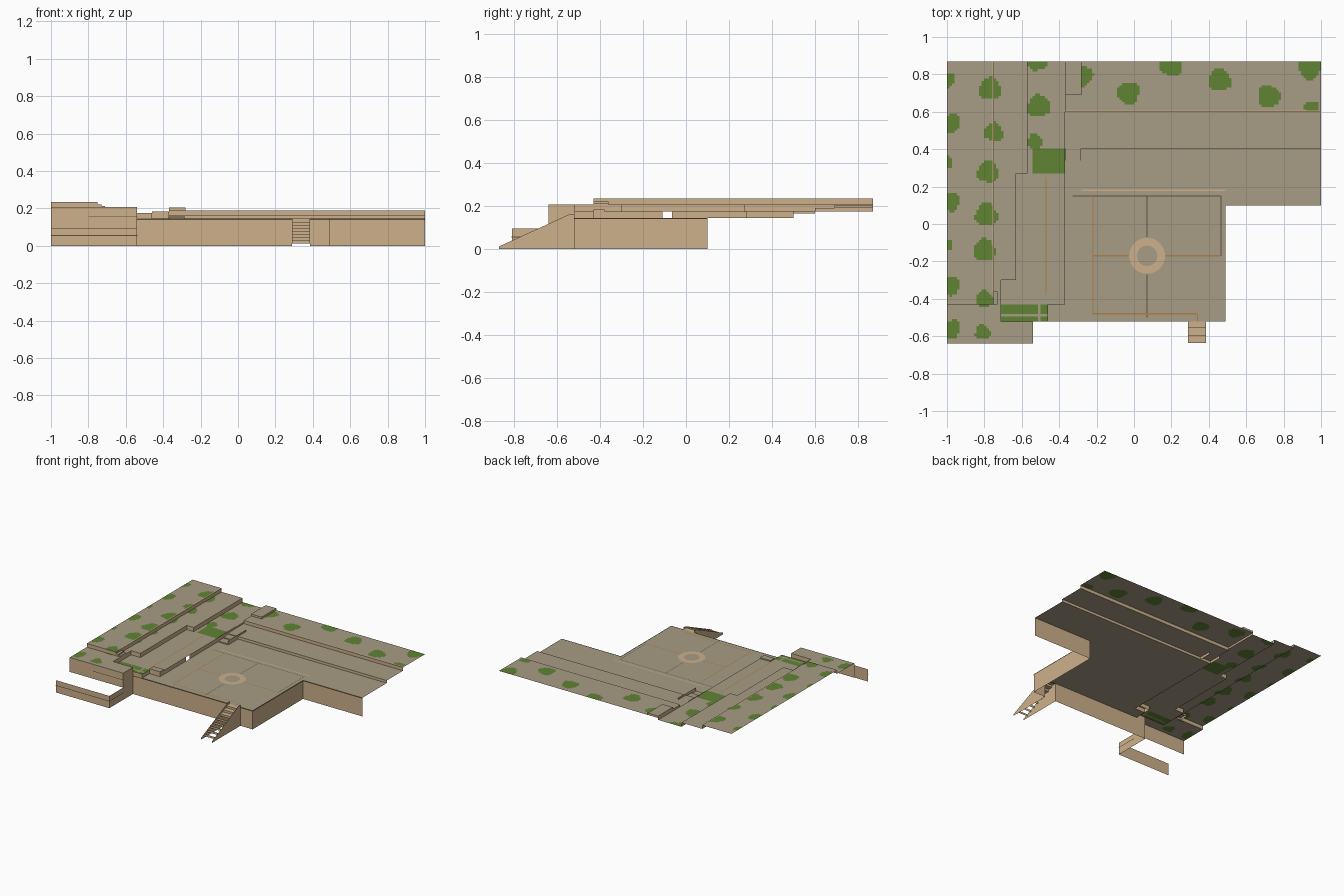
import bpy
import bmesh
import math

cube = bpy.data.objects.get("Cube")
if cube:
    bpy.data.objects.remove(cube)


def srgb(r, g, b):
    return tuple(((c / 255 + 0.055) / 1.055) ** 2.4 for c in (r, g, b)) + (1.0,)


def material(name, color):
    mat = bpy.data.materials.new(name)
    mat.use_nodes = True
    mat.diffuse_color = color
    mat.node_tree.nodes["Principled BSDF"].inputs["Base Color"].default_value = color
    return mat


paving = material("taupe paving", srgb(167, 157, 133))
stone = material("tan stone", srgb(205, 177, 139))
grass = material("grass green", srgb(96, 131, 52))
joint = material("dark joint", srgb(92, 80, 60))
inlay = material("brown inlay", srgb(172, 128, 70))

# Levels of the terraces
PLAZA, STEP, LOW, BACK, MIDDLE, HIGH = 0.145, 0.165, 0.175, 0.19, 0.207, 0.235
CELL = 1 / 75


def finish(name, bm, *mats):
    mesh = bpy.data.meshes.new(name)
    bm.to_mesh(mesh)
    bm.free()
    for mat in mats:
        mesh.materials.append(mat)
    obj = bpy.data.objects.new(name, mesh)
    bpy.context.collection.objects.link(obj)
    return obj


def face(bm, points):
    return bm.faces.new([bm.verts.new(p) for p in points])


def wall(name, path, low, high, mat=stone):
    """Vertical sheet along a plan path."""
    bm = bmesh.new()
    for (ax, ay), (bx, by) in zip(path, path[1:]):
        face(bm, [(ax, ay, low), (bx, by, low), (bx, by, high), (ax, ay, high)])
    return finish(name, bm, mat)


def box(name, x0, x1, y0, y1, low, high, top=paving):
    """Open-bottomed block with a paved top."""
    wall(name + "_sides", [(x0, y0), (x1, y0), (x1, y1), (x0, y1), (x0, y0)], low, high)
    bm = bmesh.new()
    face(bm, [(x0, y0, high), (x1, y0, high), (x1, y1, high), (x0, y1, high)])
    return finish(name + "_top", bm, top)


def strip(name, start, end, level, mat, width=0.006):
    """Flat painted line lying on a floor."""
    (ax, ay), (bx, by) = start, end
    length = math.hypot(bx - ax, by - ay)
    nx, ny = -(by - ay) / length * width / 2, (bx - ax) / length * width / 2
    z = level + 0.002
    bm = bmesh.new()
    face(bm, [(ax - nx, ay - ny, z), (bx - nx, by - ny, z), (bx + nx, by + ny, z), (ax + nx, ay + ny, z)])
    return finish(name, bm, mat)


# Bushy lawn spots: x, y, radius
SPOTS = [
    (-.77, .72, .06), (-1, .77, .04), (-.51, .63, .06), (-.52, .87, .05), (-.75, .49, .05),
    (-.98, .54, .05), (-.78, .28, .06), (-.79, .05, .06), (-.8, -.14, .06), (-.8, -.4, .045),
    (-1, .33, .03), (-.98, .12, .05), (-1, -.11, .03), (-.98, -.33, .05), (-.98, -.56, .05),
    (-.81, -.58, .04), (-.03, .7, .06), (.2, .85, .06), (.46, .77, .06), (.72, .68, .06),
    (.94, .83, .06), (.95, .62, .04), (-.28, .79, .06), (-.53, .44, .04)]


def is_grass(x, y):
    if -.54 < x < -.375 and .27 < y < .4:
        return True
    if -.71 < x < -.46 and -.52 < y < -.435:
        return not (abs(y + .485) < .008 or abs(x + .5) < .007)
    for sx, sy, r in SPOTS:
        angle = math.atan2(y - sy, x - sx)
        if math.hypot(x - sx, y - sy) < r * (1 + .1 * math.sin(3 * angle + 20 * sx)):
            return True
    return False


def floor(name, level, rects, planted=False):
    bm = bmesh.new()
    for x0, y0, x1, y1 in rects:
        nx = math.ceil((x1 - x0) / CELL) if planted else 1
        ny = math.ceil((y1 - y0) / CELL) if planted else 1
        dx, dy = (x1 - x0) / nx, (y1 - y0) / ny
        rows = [[bm.verts.new((x0 + i * dx, y0 + j * dy, level)) for i in range(nx + 1)]
                for j in range(ny + 1)]
        for j in range(ny):
            for i in range(nx):
                f = bm.faces.new((rows[j][i], rows[j][i + 1], rows[j + 1][i + 1], rows[j + 1][i]))
                if planted and is_grass(x0 + (i + .5) * dx, y0 + (j + .5) * dy):
                    f.material_index = 1
    return finish(name, bm, paving, grass)


# Floors
floor("plaza_floor", PLAZA, [(-.46, -.52, .49, -.43), (-.37, -.43, .49, .4), (.49, .1, 1, .4)])
floor("rear_step_floor", STEP, [(-.37, .4, 1, .6)])
floor("rear_lawn", BACK, [(-.37, .6, 1, .87)], True)
floor("low_terrace", LOW, [(-.57, .27, -.37, .87), (-.63, -.3, -.37, .27),
                           (-.71, -.43, -.37, -.3), (-.71, -.52, -.46, -.43)], True)
floor("middle_terrace", MIDDLE, [(-.75, .27, -.57, .87), (-.75, -.3, -.63, .27), (-.75, -.43, -.71, -.3),
                                 (-1, -.52, -.71, -.43), (-1, -.64, -.54, -.52)], True)
floor("high_terrace", HIGH, [(-1, -.43, -.75, .87)], True)

# Outer retaining walls, with an opening behind the entrance stair
wall("front_wall_left", [(-.54, -.52), (.29, -.52)], 0, PLAZA)
wall("front_wall_right", [(.385, -.52), (.49, -.52), (.49, .1), (1, .1)], 0, PLAZA)
wall("corner_terrace_wall", [(-1, -.64), (-.54, -.64), (-.54, -.52)], .095, MIDDLE)
wall("lower_boundary_wall", [(-1, -.81), (-.54, -.81), (-.54, -.52)], 0, .095)

# Terrace risers
wall("low_riser_front", [(-.54, -.52), (-.46, -.52), (-.46, -.43), (-.37, -.43), (-.37, -.11)], PLAZA, LOW)
wall("low_riser_rear", [(-.37, -.065), (-.37, .4)], PLAZA, LOW)
wall("low_riser_end", [(-.37, .4), (-.37, .6)], STEP, LOW)
wall("rear_lawn_side", [(-.37, .6), (-.37, .87)], LOW, BACK)
wall("middle_riser", [(-.57, .87), (-.57, .27), (-.63, .27), (-.63, -.3), (-.71, -.3),
                      (-.71, -.52), (-.54, -.52)], LOW, MIDDLE)
wall("high_riser", [(-1, -.43), (-.75, -.43), (-.75, .87)], MIDDLE, HIGH)
wall("rear_step_riser", [(-.37, .4), (1, .4)], PLAZA, STEP)
wall("rear_lawn_riser", [(-.37, .6), (1, .6)], STEP, BACK)

# Dark courses on the outer walls
wall("front_course", [(-.54, -.522), (.492, -.522), (.492, .098), (1, .098)], PLAZA - .006, PLAZA, joint)
wall("boundary_course", [(-1, -.812), (-.538, -.812), (-.538, -.64)], .053, .058, joint)
wall("corner_course", [(-.8, -.642), (-.538, -.642)], .153, .157, joint)

# Entrance stair: cheeks, risers and the upper treads
bm = bmesh.new()
for x in (.29, .385):
    face(bm, [(x, -.87, 0), (x, -.87, .012), (x, -.54, .163), (x, -.52, .163), (x, -.52, 0)])
run, rise = .039, .0165
for i in range(8):
    y, z = -.83 + i * run, .013 + i * rise
    face(bm, [(.29, y, z), (.385, y, z), (.385, y, z + rise), (.29, y, z + rise)])
    if i > 4:
        far = min(y + run, -.52)
        face(bm, [(.29, y, z + rise), (.385, y, z + rise), (.385, far, z + rise), (.29, far, z + rise)])
finish("entrance_stair", bm, stone)

# Small stairs and kerb blocks between the terraces
box("high_stair_low_step", -.73, -.71, -.43, -.36, MIDDLE, .213)
box("high_stair_top_step", -.79, -.73, -.43, -.36, MIDDLE, .222)
box("low_stair", -.46, -.37, -.43, -.38, PLAZA, LOW + .008)
box("passage_low_step", -.365, -.285, .28, .34, PLAZA, .153)
box("passage_top_step", -.365, -.285, .34, .4, PLAZA, .16)
box("rear_kerb_block", -.37, -.28, .69, .87, BACK, .205)
for x in (-.37, -.28):
    wall("passage_cheek", [(x, .28), (x, .5)], PLAZA, .178)

# Ring in the middle of the plaza
bm = bmesh.new()
rings = [[bm.verts.new((.07 + r * math.cos(a), -.17 + r * math.sin(a), PLAZA + .003))
          for a in (k * math.tau / 32 for k in range(32))] for r in (.055, .096)]
for k in range(32):
    n = (k + 1) % 32
    bm.faces.new((rings[0][k], rings[1][k], rings[1][n], rings[0][n]))
finish("plaza_ring", bm, stone)

# Inlaid lines
for start, end in [((-.22, -.48), (-.22, .15)), ((-.22, -.48), (.34, -.48)), ((.34, -.52), (.34, -.48)),
                   ((.17, -.17), (.46, -.17)), ((-.22, -.17), (-.03, -.17))]:
    strip("plaza_inlay", start, end, PLAZA, inlay)
for start, end in [((.07, -.5), (.07, -.27)), ((.07, -.07), (.07, .15)), ((.465, -.17), (.465, .15)),
                   ((-.33, .15), (.465, .15))]:
    strip("plaza_joint", start, end, PLAZA, joint, .004)
strip("plaza_edge_line", (-.28, .18), (.49, .18), PLAZA, stone, .008)
strip("low_terrace_inlay", (-.47, -.38), (-.47, .25), LOW, inlay)
strip("high_terrace_edge", (-.753, -.36), (-.753, .87), HIGH, stone, .008)
strip("rear_lawn_edge", (-.37, .604), (1, .604), BACK, stone, .008)
